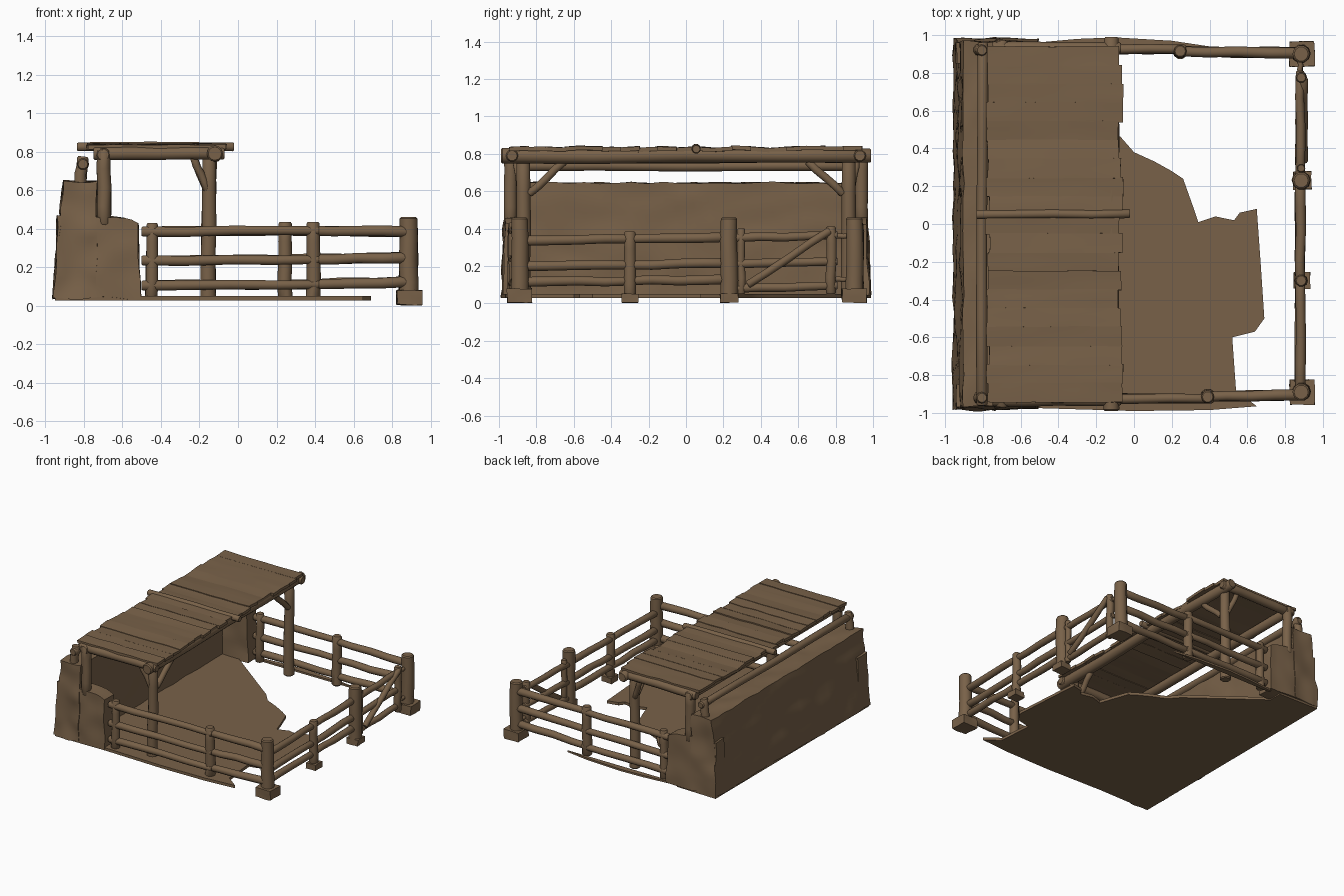
import bpy, bmesh, math, random
from mathutils import Vector, noise

if "Cube" in bpy.data.objects:
    bpy.data.objects.remove(bpy.data.objects["Cube"])

random.seed(4)
brown = bpy.data.materials.new("weathered brown")
brown.diffuse_color = (0.19, 0.121, 0.066, 1)
brown.use_nodes = True
brown.node_tree.nodes["Principled BSDF"].inputs["Base Color"].default_value = brown.diffuse_color


def finish(name, bm, angle=40):
    bmesh.ops.recalc_face_normals(bm, faces=bm.faces)
    me = bpy.data.meshes.new(name)
    bm.to_mesh(me)
    bm.free()
    me.materials.append(brown)
    ob = bpy.data.objects.new(name, me)
    bpy.context.collection.objects.link(ob)
    bpy.ops.object.select_all(action='DESELECT')
    ob.select_set(True)
    bpy.context.view_layer.objects.active = ob
    bpy.ops.object.shade_smooth_by_angle(angle=math.radians(angle))
    return ob


def pole(name, a, b, r, r2=None, wob=0.004, sides=10):
    """Rough round timber from a to b with a chamfered end."""
    a, b = Vector(a), Vector(b)
    r2 = r2 or r
    d = b - a
    q = d.to_track_quat('Z', 'Y')
    c = min(0.008, r * 0.3) / d.length
    bm = bmesh.new()
    rings = []
    for t in (0, c, 0.25, 0.5, 0.75, 1 - c, 1):
        rad = (r + (r2 - r) * t) * (0.82 if t in (0, 1) else 1)
        off = Vector((random.uniform(-wob, wob), random.uniform(-wob, wob), 0)) if 0.1 < t < 0.9 else Vector()
        ring = []
        for i in range(sides):
            an = 2 * math.pi * i / sides
            p = Vector((math.cos(an) * rad, math.sin(an) * rad, t * d.length)) + off
            ring.append(bm.verts.new(a + q @ p))
        rings.append(ring)
    for r0, r1 in zip(rings, rings[1:]):
        for i in range(sides):
            j = (i + 1) % sides
            bm.faces.new((r0[i], r0[j], r1[j], r1[i]))
    bm.faces.new(rings[0])
    bm.faces.new(rings[-1])
    return finish(name, bm)


def block(name, fn, cuts, rough, scale=7, angle=40):
    """Subdivided unit block mapped by fn(u, v, w), then roughened."""
    bm = bmesh.new()
    bmesh.ops.create_cube(bm, size=1)
    if cuts:
        bmesh.ops.subdivide_edges(bm, edges=bm.edges[:], cuts=cuts, use_grid_fill=True)
    for v in bm.verts:
        p = Vector(fn(*(v.co + Vector((0.5, 0.5, 0.5)))))
        v.co = p + noise.noise_vector(p * scale) * rough
    return finish(name, bm, angle)


def mix(a, b, t):
    return a + (b - a) * t


# mud walls: battered back wall and two low wings
block("back_wall", lambda u, v, w: (mix(-0.96 + 0.055 * w, -0.73, u),
      mix(-0.985 + 0.02 * w, 0.985 - 0.02 * w, v), 0.04 + 0.605 * w), 22, 0.016)
for s, side in ((-1, "front"), (1, "rear")):
    block(side + "_wing_wall", lambda u, v, w: (mix(-0.94, -0.505 - 0.015 * w, u),
          s * mix(0.85, 0.982 - 0.015 * w, v), 0.04 + w * (0.425 - 0.04 * u ** 6)), 12, 0.012)


# trodden earth floor with a broken edge
def slab(name, pts, z0, z1):
    bm = bmesh.new()
    f = bm.faces.new([bm.verts.new((x, y, z0)) for x, y in pts])
    ext = bmesh.ops.extrude_face_region(bm, geom=[f])
    for v in ext['geom']:
        if isinstance(v, bmesh.types.BMVert):
            v.co.z = z1
    bmesh.ops.triangulate(bm, faces=[f for f in bm.faces if len(f.verts) > 4])
    finish(name, bm, 30)


slab("earth_floor", [(-0.95, -0.98), (-0.5, -0.975), (0, -0.99), (0.4, -0.985), (0.65, -0.965),
     (0.54, -0.88), (0.52, -0.6), (0.64, -0.57), (0.69, -0.5), (0.67, -0.2), (0.65, 0.08),
     (0.56, 0.06), (0.53, 0.02), (0.43, 0.04), (0.34, 0.01), (0.31, 0.1), (0.26, 0.24), (0.2, 0.28),
     (0.11, 0.33), (0, 0.38), (-0.07, 0.46), (-0.6, 0.86), (-0.6, 0.97), (-0.95, 0.98)], 0.028, 0.05)
slab("rear_earth_edge", [(-0.52, 0.94), (0.4, 0.94), (0.2, 0.97), (-0.1, 0.988), (-0.3, 0.98), (-0.52, 0.96)],
     0.03, 0.045)

# side fences
for s, side, px in ((-1, "front", 0.39), (1, "rear", 0.245)):
    pole(side + "_fence_wall_post", (-0.45, s * 0.92, 0.04), (-0.445, s * 0.92, 0.43), 0.034, 0.03)
    pole(side + "_fence_mid_post", (px, s * 0.91, 0.04), (px, s * 0.915, 0.435), 0.038, 0.034)
    for z0, z1 in ((0.385, 0.385), (0.235, 0.25), (0.105, 0.125)):
        y = s * 0.925
        pole(side + "_rail", (-0.5, y, z0), (px + 0.03, y, z0 + 0.005), 0.028, 0.024)
        pole(side + "_rail", (px - 0.03, y - s * 0.01, z0 + 0.005), (0.88, y - s * 0.02, z1), 0.026, 0.03)

# corner posts and gate post on stone feet
for y, h, r, f in ((-0.89, 0.46, 0.05, 0.066), (0.9, 0.46, 0.05, 0.066), (0.23, 0.46, 0.05, 0.048), (-0.3, 0.385, 0.034, 0.045)):
    pole("gate_side_post", (0.885, y, 0.01), (0.885, y, h), r, r * 0.92)
    block("post_foot", lambda u, v, w: (mix(0.89 - f, 0.89 + f, u), mix(y - f, y + f, v),
          0.005 + w * (0.075 if f > 0.06 else 0.045)), 3, 0.006, 12)

# right fence rails
for z0, z1, z2 in ((0.335, 0.345, 0.36), (0.2, 0.205, 0.22), (0.115, 0.12, 0.09)):
    pole("right_rail", (0.88, -0.89, z0), (0.88, -0.28, z1), 0.028, 0.025)
    pole("right_rail", (0.88, -0.32, z1), (0.88, 0.23, z1 + 0.01), 0.025, 0.028)
    pole("gate_rail", (0.88, 0.25, z2 - 0.01), (0.88, 0.81, z2 + 0.005), 0.025, 0.023)
pole("gate_upright", (0.885, 0.775, 0.05), (0.885, 0.775, 0.41), 0.028)
pole("gate_hinge_upright", (0.885, 0.295, 0.05), (0.885, 0.295, 0.4), 0.022)
pole("gate_brace", (0.9, 0.33, 0.1), (0.9, 0.77, 0.39), 0.022)
for z in (0.13, 0.36):
    pole("gate_latch", (0.88, 0.8, z), (0.88, 0.88, z), 0.014)

# shelter frame
for s, side in ((-1, "front"), (1, "rear")):
    pole(side + "_roof_post", (-0.155, s * 0.87, 0.03), (-0.15, s * 0.87, 0.8), 0.042, 0.036)
    pole(side + "_wall_roof_post", (-0.695, s * 0.94, 0.42), (-0.695, s * 0.94, 0.81), 0.036)
    pole(side + "_cross_beam", (-0.75, s * 0.93, 0.79), (-0.07, s * 0.93, 0.79), 0.036, 0.033)
    pole(side + "_brace", (-0.14, s * 0.84, 0.585), (-0.13, s * 0.65, 0.76), 0.022)
    pole(side + "_inner_brace", (-0.16, s * 0.885, 0.6), (-0.23, s * 0.91, 0.77), 0.02)
    pole(side + "_wall_rail_post", (-0.825, s * 0.92, 0.6), (-0.805, s * 0.92, 0.775), 0.034, 0.03)
pole("eave_beam", (-0.12, -0.99, 0.79), (-0.12, 0.99, 0.79), 0.042, 0.038, 0.005, 12)
pole("back_beam", (-0.7, -0.97, 0.785), (-0.7, 0.97, 0.785), 0.036)
pole("wall_rail", (-0.805, -0.96, 0.735), (-0.8, 0.96, 0.735), 0.03, 0.027)
pole("roof_ridge_pole", (-0.835, 0.05, 0.825), (-0.02, 0.055, 0.825), 0.024)

# roof of uneven planks
n = 19
for i in range(n):
    y0 = mix(-0.945, 0.935, i / n)
    y1 = mix(-0.945, 0.935, (i + 1) / n) + 0.006
    x0, x1 = -0.775 + random.uniform(-0.015, 0.01), -0.07 + random.uniform(-0.015, 0.015)
    lift, tilt = random.uniform(-0.004, 0.004), random.uniform(-0.004, 0.004)
    block("roof_plank", lambda u, v, w: (mix(x0, x1, u), mix(y0, y1, v),
          0.815 + 0.022 * w + lift + tilt * (v - 0.5) * 2), 5, 0.005, 9)
